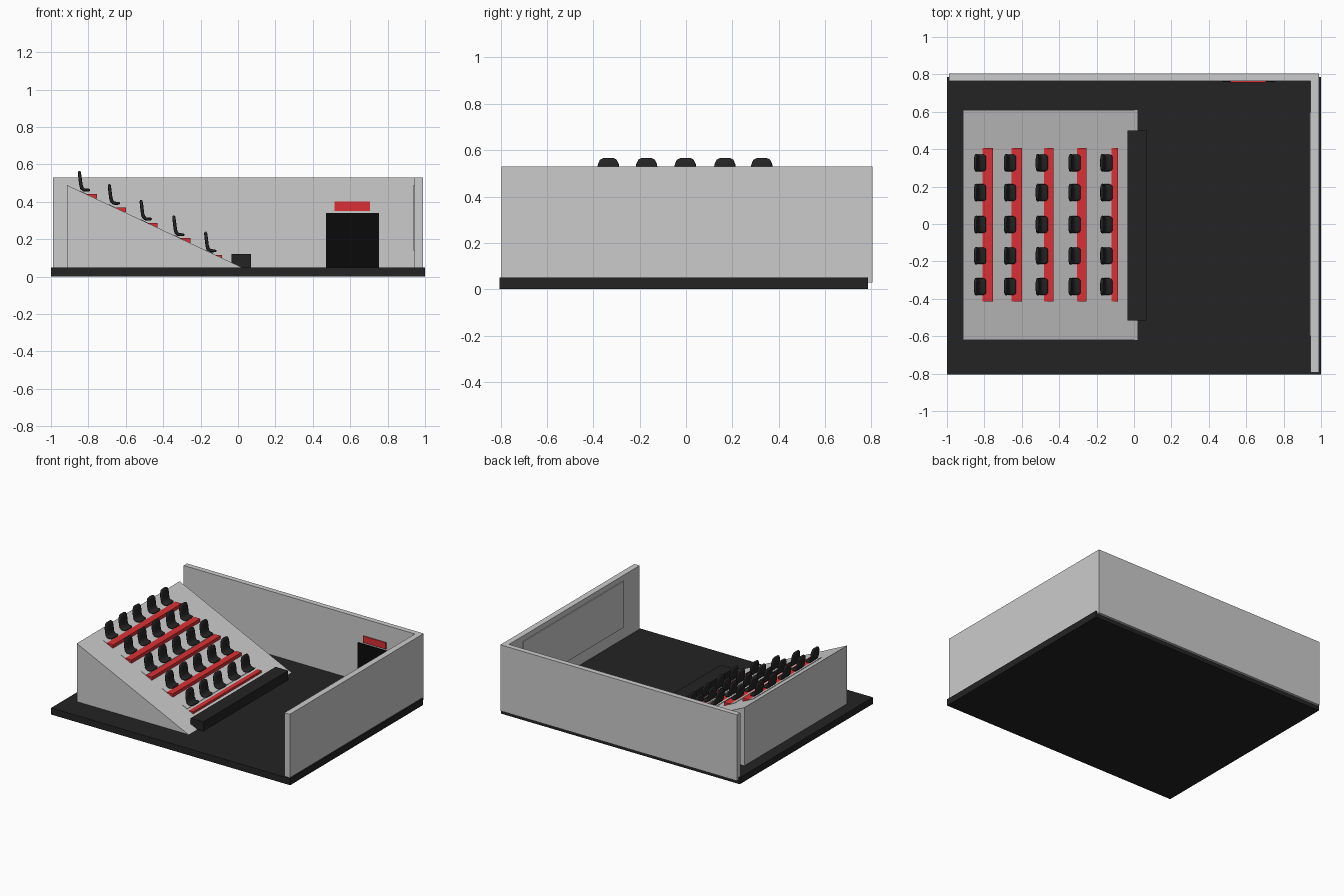
import bpy, bmesh, math

if "Cube" in bpy.data.objects:
    bpy.data.objects.remove(bpy.data.objects["Cube"])


def material(name, rgb):
    m = bpy.data.materials.new(name)
    m.diffuse_color = (*rgb, 1)
    m.use_nodes = True
    m.node_tree.nodes["Principled BSDF"].inputs["Base Color"].default_value = m.diffuse_color
    return m


DARK = material("dark", (0.017, 0.017, 0.017))
BLACK = material("black", (0.003, 0.003, 0.003))
RED = material("red", (0.7, 0.03, 0.035))


def add_object(name, bm, mat=None):
    bmesh.ops.recalc_face_normals(bm, faces=bm.faces)
    mesh = bpy.data.meshes.new(name)
    bm.to_mesh(mesh)
    bm.free()
    if mat:
        mesh.materials.append(mat)
    ob = bpy.data.objects.new(name, mesh)
    bpy.context.collection.objects.link(ob)
    return ob


def prism(name, profile, y0, y1, mat=None):
    """Extrude an x-z profile along y."""
    bm = bmesh.new()
    a = [bm.verts.new((x, y0, z)) for x, z in profile]
    b = [bm.verts.new((x, y1, z)) for x, z in profile]
    n = len(profile)
    bm.faces.new(a)
    bm.faces.new(b[::-1])
    for i in range(n):
        bm.faces.new((a[i], a[(i + 1) % n], b[(i + 1) % n], b[i]))
    return add_object(name, bm, mat)


def box(name, x0, x1, y0, y1, z0, z1, mat=None):
    return prism(name, [(x0, z0), (x1, z0), (x1, z1), (x0, z1)], y0, y1, mat)


# Room shell
box("floor", -1, 1, -0.805, 0.785, 0, 0.05, DARK)
box("back_wall", -0.99, 0.99, 0.765, 0.805, 0.03, 0.53)
box("screen_wall", 0.945, 0.99, -0.795, 0.765, 0.03, 0.53)
box("screen", 0.938, 0.946, -0.6, 0.6, 0.14, 0.49)

# Exit door and plain sign plate above it
box("exit_door", 0.47, 0.755, 0.758, 0.768, 0.05, 0.34, BLACK)
box("exit_sign", 0.515, 0.705, 0.757, 0.768, 0.352, 0.402, RED)

# Sloped seating ramp and low barrier at its foot
RX0, RX1, RZ0, RZ1 = -0.915, 0.02, 0.05, 0.49


def ramp_z(x):
    return RZ1 + (x - RX0) * (RZ0 - RZ1) / (RX1 - RX0)


prism("ramp", [(RX0, 0.045), (RX1, 0.045), (RX1, RZ0), (RX0, RZ1)], -0.62, 0.61)
box("front_barrier", -0.035, 0.07, -0.515, 0.5, 0.045, 0.12, DARK)

# Red steps, each with a thin grey tread behind it
for i, (x, top) in enumerate([(-0.755, 0.443), (-0.6, 0.37), (-0.43, 0.286),
                              (-0.255, 0.206), (-0.085, 0.116)]):
    box(f"red_step_{i}", x - 0.055, x, -0.415, 0.405, top - 0.025, top, RED)
    a, b = x - 0.09, x - 0.05
    prism(f"step_tread_{i}", [(a, ramp_z(a) - 0.005), (b, ramp_z(b) - 0.005),
                              (b, ramp_z(b) + 0.003), (a, ramp_z(a) + 0.003)],
          -0.415, 0.405)

# Seat: rounded shell swept from the top of the back to the front edge
# stations: x, z, half thickness, half width
STATIONS = [(-0.024, 0.110, 0.004, 0.024), (-0.023, 0.104, 0.008, 0.036),
            (-0.021, 0.085, 0.009, 0.045), (-0.018, 0.060, 0.009, 0.048),
            (-0.015, 0.036, 0.009, 0.046), (-0.010, 0.019, 0.010, 0.045),
            (0.001, 0.009, 0.009, 0.045), (0.018, 0.008, 0.008, 0.045),
            (0.029, 0.008, 0.007, 0.041), (0.035, 0.008, 0.003, 0.032)]


def make_seat(sides=16):
    bm = bmesh.new()
    rings = []
    for i, (x, z, t, w) in enumerate(STATIONS):
        p, q = STATIONS[max(i - 1, 0)], STATIONS[min(i + 1, len(STATIONS) - 1)]
        dx, dz = q[0] - p[0], q[1] - p[1]
        d = math.hypot(dx, dz)
        nx, nz = -dz / d, dx / d
        ring = []
        for k in range(sides):
            c = math.cos(2 * math.pi * k / sides)
            s = math.sin(2 * math.pi * k / sides)
            u = w * math.copysign(abs(c) ** 0.5, c)
            v = t * math.copysign(abs(s) ** 0.6, s)
            ring.append(bm.verts.new((x + nx * v, u, z + nz * v)))
        rings.append(ring)
    for a, b in zip(rings, rings[1:]):
        for k in range(sides):
            j = (k + 1) % sides
            bm.faces.new((a[k], a[j], b[j], b[k]))
    bm.faces.new(rings[0])
    bm.faces.new(rings[-1][::-1])
    for f in bm.faces:
        f.smooth = True
    return add_object("seat_0_0", bm, DARK)


# Five rows of five seats
first = make_seat()
for r, (x, z) in enumerate([(-0.825, 0.455), (-0.665, 0.384), (-0.495, 0.3),
                            (-0.32, 0.216), (-0.15, 0.13)]):
    for c, y in enumerate([-0.335, -0.17, -0.003, 0.168, 0.327]):
        if r or c:
            ob = bpy.data.objects.new(f"seat_{r}_{c}", first.data)
            bpy.context.collection.objects.link(ob)
        else:
            ob = first
        ob.location = (x, y, z)
